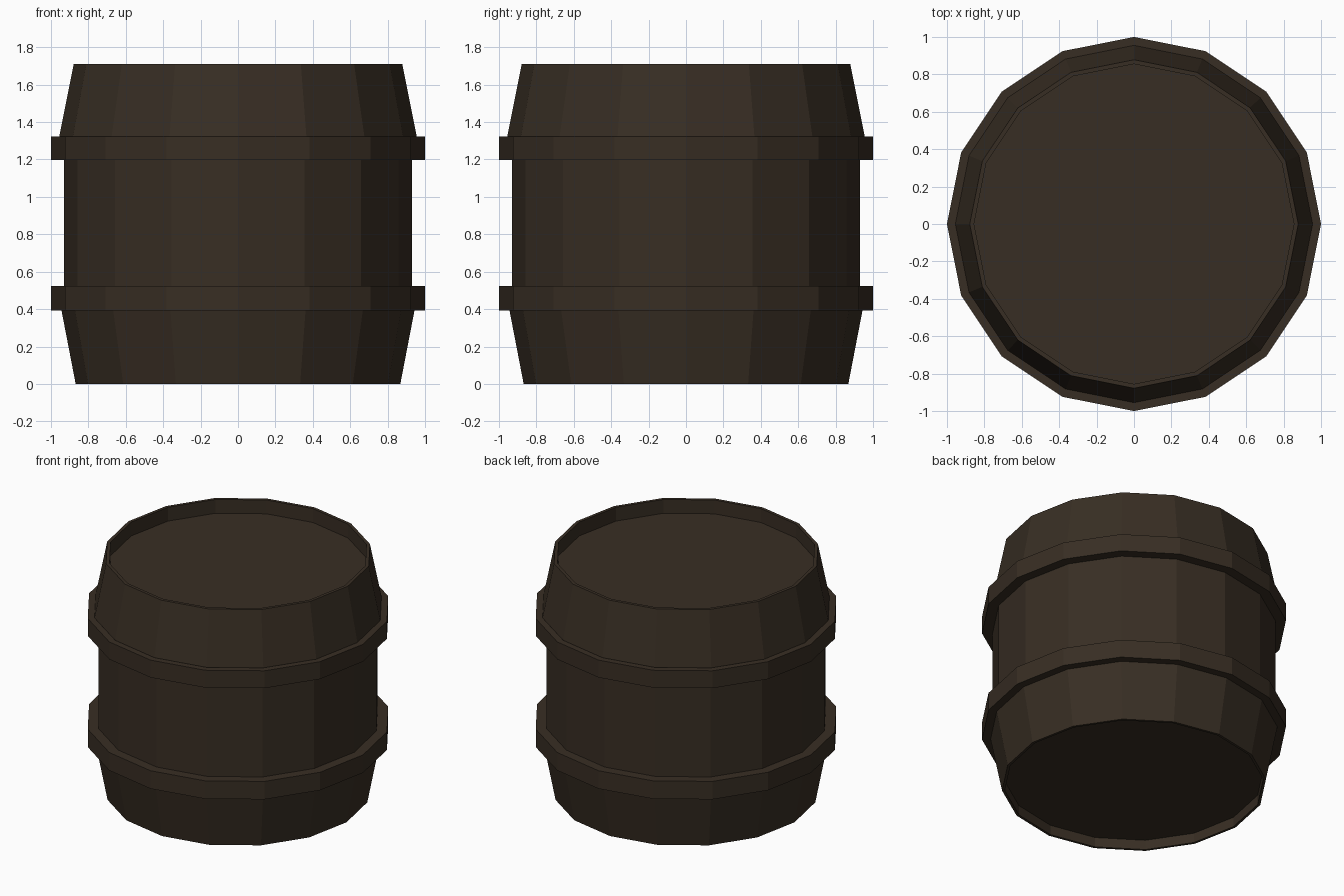
import bpy, bmesh, math

if "Cube" in bpy.data.objects:
    bpy.data.objects.remove(bpy.data.objects["Cube"])

SIDES = 16


def material(name, rgb):
    m = bpy.data.materials.new(name)
    m.diffuse_color = (*rgb, 1.0)
    m.use_nodes = True
    m.node_tree.nodes["Principled BSDF"].inputs["Base Color"].default_value = m.diffuse_color
    return m


def lathe(name, profile, mat, closed=False):
    """Spin an (r, z) profile around z into flat 16-sided faces."""
    bm = bmesh.new()
    rings = []
    for r, z in profile:
        if r == 0:
            rings.append([bm.verts.new((0, 0, z))] * SIDES)
        else:
            rings.append([bm.verts.new((r * math.cos(2 * math.pi * i / SIDES),
                                        r * math.sin(2 * math.pi * i / SIDES), z))
                          for i in range(SIDES)])
    pairs = list(zip(rings, rings[1:]))
    if closed:
        pairs.append((rings[-1], rings[0]))
    for a, b in pairs:
        for i in range(SIDES):
            j = (i + 1) % SIDES
            corners = list(dict.fromkeys((a[i], a[j], b[j], b[i])))
            bm.faces.new(corners)
    bmesh.ops.recalc_face_normals(bm, faces=bm.faces)
    me = bpy.data.meshes.new(name)
    bm.to_mesh(me)
    bm.free()
    me.materials.append(mat)
    ob = bpy.data.objects.new(name, me)
    bpy.context.collection.objects.link(ob)
    return ob


wood = material("dark brown wood", (0.039, 0.027, 0.017))

# Barrel body: recessed bottom, flared ends, straight middle, recessed lid
lathe("barrel_body", [
    (0, 0.07), (0.85, 0.07), (0.85, 0), (0.868, 0),
    (0.944, 0.395), (0.93, 0.45), (0.93, 1.26), (0.955, 1.325),
    (0.878, 1.71), (0.855, 1.71), (0.855, 1.61), (0, 1.61)], wood)

# Two hoops around the body
for name, z0, z1 in (("lower_hoop", 0.393, 0.523), ("upper_hoop", 1.197, 1.323)):
    lathe(name, [(0.925, z0), (1, z0), (1, z1), (0.925, z1)], wood, closed=True)
